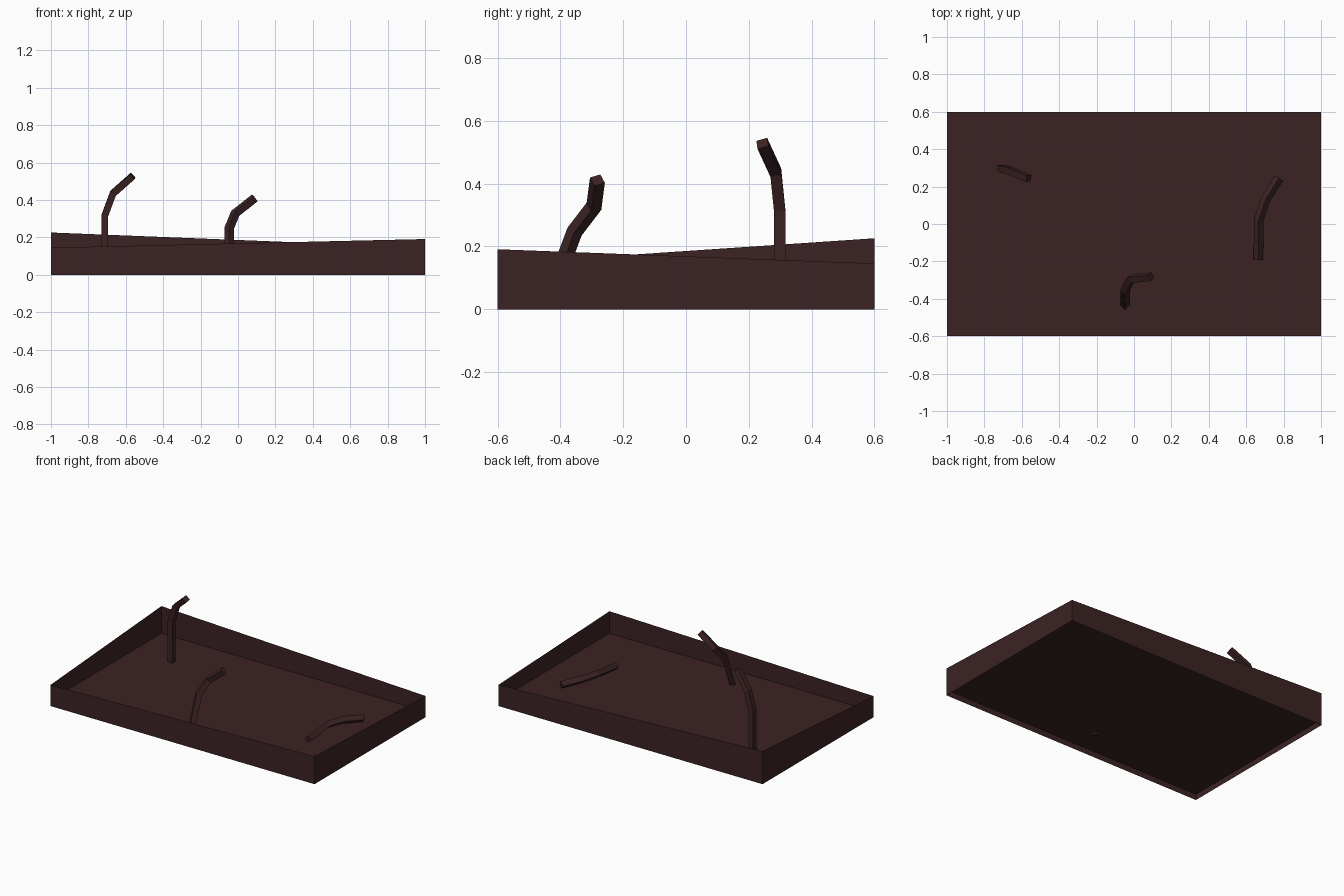
import bpy, bmesh, math
from mathutils import Vector

if "Cube" in bpy.data.objects:
    bpy.data.objects.remove(bpy.data.objects["Cube"])

mat = bpy.data.materials.new("dark maroon brown")
mat.diffuse_color = (0.045, 0.0165, 0.017, 1)
mat.use_nodes = True
mat.node_tree.nodes["Principled BSDF"].inputs["Base Color"].default_value = mat.diffuse_color

def finish(bm, name, closed):
    if closed:
        bmesh.ops.recalc_face_normals(bm, faces=bm.faces[:])
    me = bpy.data.meshes.new(name)
    bm.to_mesh(me)
    bm.free()
    me.materials.append(mat)
    ob = bpy.data.objects.new(name, me)
    bpy.context.collection.objects.link(ob)

# Tray walls: thin sheets with a different height at each corner
corners = [(-1, -0.6, 0.145), (1, -0.6, 0.191), (1, 0.6, 0.146), (-1, 0.6, 0.226)]
bm = bmesh.new()
low = [bm.verts.new((x, y, 0)) for x, y, h in corners]
top = [bm.verts.new(c) for c in corners]
for i in range(4):
    j = (i + 1) % 4
    bm.faces.new((low[i], low[j], top[j], top[i]))
finish(bm, "tray_walls", False)

# Tray floor: a sheet raised above the wall bottoms
bm = bmesh.new()
bm.faces.new([bm.verts.new((x, y, 0.04)) for x, y, h in corners])
finish(bm, "tray_floor", False)

def bent_bar(name, path, turn, side=0.036):
    """Square bar mitred at every bend of the path."""
    pts = [Vector(p) for p in path]
    dirs = [(b - a).normalized() for a, b in zip(pts, pts[1:])]
    d = dirs[0]
    u = Vector((1, 0, 0))
    u = (u - d * u.dot(d)).normalized()
    v = d.cross(u)
    r = side / math.sqrt(2)
    angs = [math.radians(turn + 90 * k) for k in range(4)]
    ring = [pts[0] + (u * math.cos(a) + v * math.sin(a)) * r for a in angs]
    bm = bmesh.new()
    prev = [bm.verts.new(p) for p in ring]
    bm.faces.new(prev[::-1])
    for i, d in enumerate(dirs):
        # slide the ring along the segment to the next mitre plane
        n = (d + dirs[i + 1]).normalized() if i + 1 < len(dirs) else d
        ring = [p + d * ((pts[i + 1] - p).dot(n) / d.dot(n)) for p in ring]
        cur = [bm.verts.new(p) for p in ring]
        for k in range(4):
            m = (k + 1) % 4
            bm.faces.new((prev[k], prev[m], cur[m], cur[k]))
        prev = cur
    bm.faces.new(prev)
    finish(bm, name, True)

# Three bent bars: upright, leaning and lying
bent_bar("upright_bar", [(-0.712, 0.298, 0.036), (-0.712, 0.298, 0.317),
                         (-0.668, 0.286, 0.435), (-0.563, 0.243, 0.528)], 45)
bent_bar("leaning_bar", [(-0.048, -0.434, 0.035), (-0.048, -0.355, 0.247),
                         (-0.015, -0.293, 0.328), (0.09, -0.282, 0.411)], 0)
bent_bar("lying_bar", [(0.665, -0.19, 0.062), (0.667, 0.02, 0.085),
                       (0.703, 0.13, 0.082), (0.775, 0.245, 0.07)], 0)
